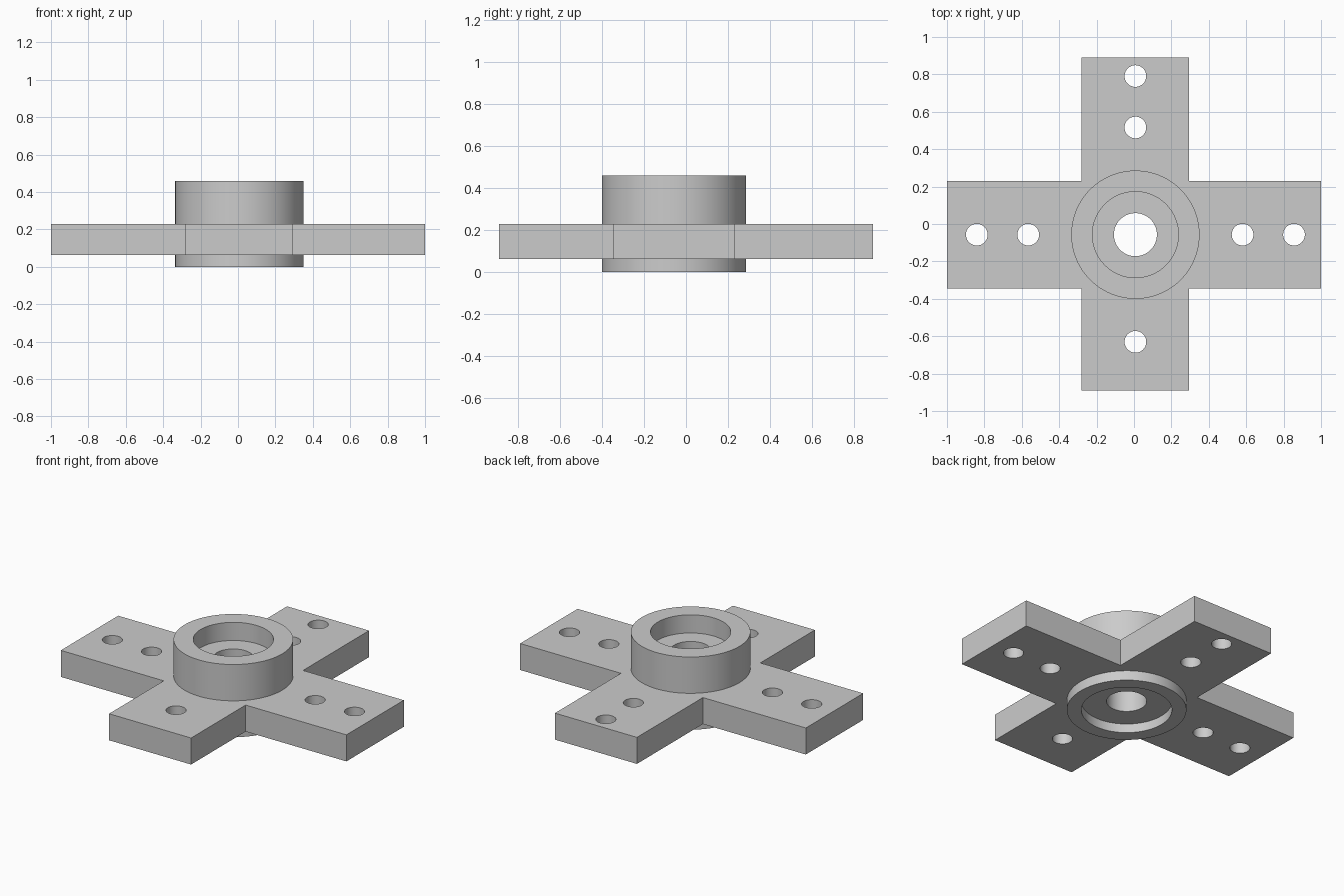
import bpy
import bmesh
from math import radians

if "Cube" in bpy.data.objects:
    bpy.data.objects.remove(bpy.data.objects["Cube"])

CX, CY = 0.0075, -0.057          # hub axis
PLATE_Z0, PLATE_Z1 = 0.062, 0.23
HUB_TOP = 0.46
HALF = 0.287                     # half width of every arm
NEAR, FAR = 0.573, 0.848         # bolt hole distances from the hub axis


def make_object(name, bm):
    bmesh.ops.recalc_face_normals(bm, faces=bm.faces)
    mesh = bpy.data.meshes.new(name)
    bm.to_mesh(mesh)
    bm.free()
    obj = bpy.data.objects.new(name, mesh)
    bpy.context.collection.objects.link(obj)
    return obj


def cylinder(name, x, y, r, z0, z1, sides=96):
    bm = bmesh.new()
    bmesh.ops.create_cone(bm, cap_ends=True, segments=sides,
                          radius1=r, radius2=r, depth=z1 - z0)
    bmesh.ops.translate(bm, verts=bm.verts, vec=(x, y, (z0 + z1) / 2))
    return make_object(name, bm)


def boolean(target, tool, operation):
    tool.hide_render = True
    mod = target.modifiers.new(tool.name, 'BOOLEAN')
    mod.operation = operation
    mod.solver = 'EXACT'
    mod.object = tool
    bpy.context.view_layer.objects.active = target
    bpy.ops.object.modifier_apply(modifier=mod.name)
    bpy.data.objects.remove(tool)


# Cross-shaped plate
x0, x1, y0, y1 = CX - HALF, CX + HALF, CY - HALF, CY + HALF
outline = [(-1, y0), (x0, y0), (x0, -0.89), (x1, -0.89), (x1, y0), (1, y0),
           (1, y1), (x1, y1), (x1, 0.89), (x0, 0.89), (x0, y1), (-1, y1)]
bm = bmesh.new()
face = bm.faces.new([bm.verts.new((x, y, PLATE_Z0)) for x, y in outline])
ext = bmesh.ops.extrude_face_region(bm, geom=[face])
bmesh.ops.translate(bm, vec=(0, 0, PLATE_Z1 - PLATE_Z0),
                    verts=[v for v in ext['geom'] if isinstance(v, bmesh.types.BMVert)])
flange = make_object("cross_flange_hub", bm)

# Central hub through the plate
boolean(flange, cylinder("hub", CX, CY, 0.343, 0, HUB_TOP), 'UNION')

# Upper recess, lower recess and through bore
boolean(flange, cylinder("upper_recess", CX, CY, 0.23, 0.345, 0.6), 'DIFFERENCE')
boolean(flange, cylinder("lower_recess", CX, CY, 0.26, -0.2, 0.057), 'DIFFERENCE')
boolean(flange, cylinder("bore", CX, CY, 0.115, -0.2, 0.6), 'DIFFERENCE')

# Bolt holes: two per arm, one on the front arm
holes = [(s * d, 0) for s in (-1, 1) for d in (NEAR, FAR)]
holes += [(0, NEAR), (0, FAR), (0, -NEAR)]
for dx, dy in holes:
    boolean(flange, cylinder("bolt_hole", CX + dx, CY + dy, 0.058, -0.2, 0.6, 48),
            'DIFFERENCE')

# Smooth round walls, crisp edges
bpy.ops.object.select_all(action='DESELECT')
flange.select_set(True)
bpy.context.view_layer.objects.active = flange
bpy.ops.object.shade_smooth_by_angle(angle=radians(30))
